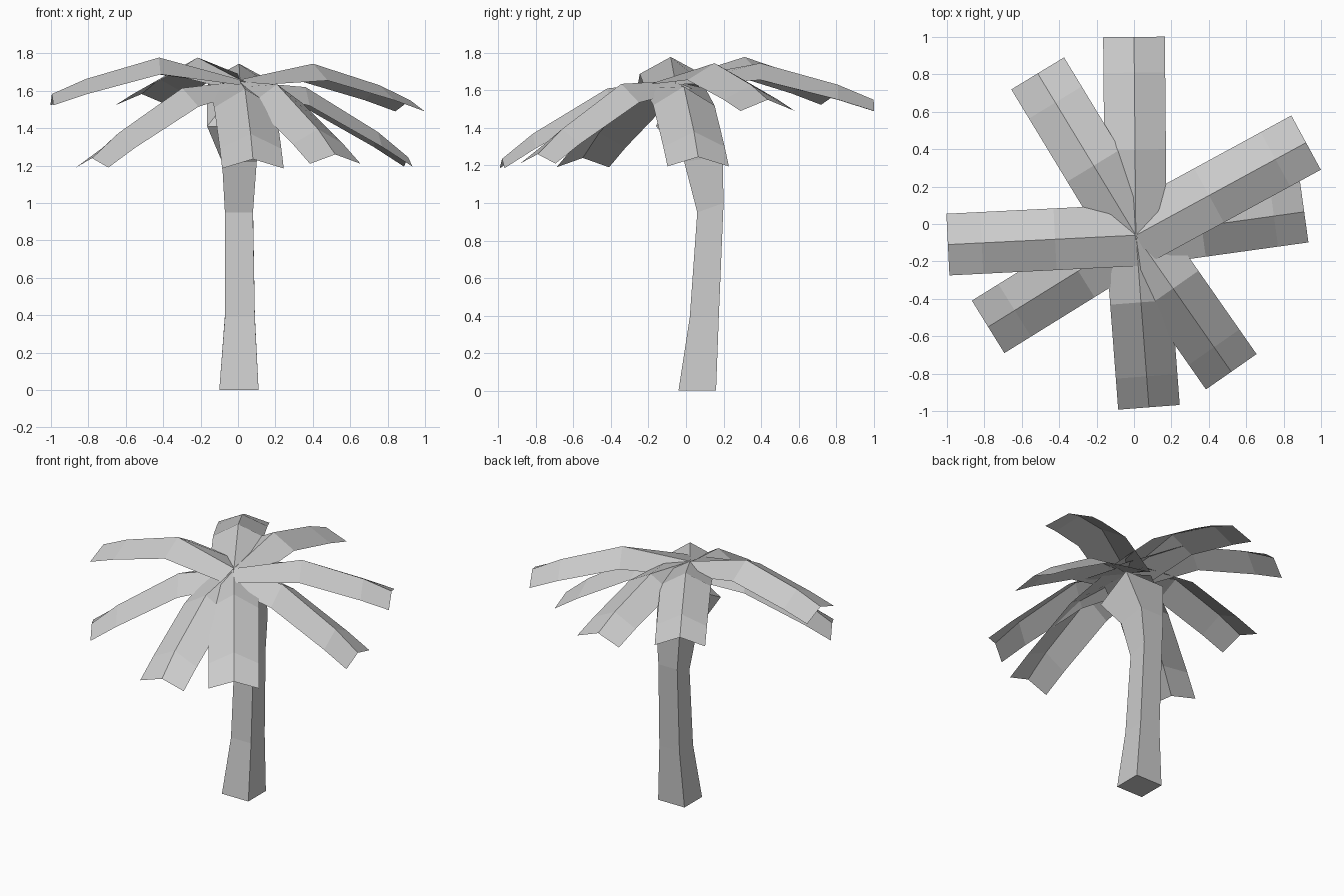
import bpy
from mathutils import Vector

if "Cube" in bpy.data.objects:
    bpy.data.objects.remove(bpy.data.objects["Cube"])


def make_object(name, verts, faces):
    mesh = bpy.data.meshes.new(name)
    mesh.from_pydata(verts, [], faces)
    mesh.update()
    obj = bpy.data.objects.new(name, mesh)
    bpy.context.collection.objects.link(obj)
    return obj


# Trunk: square rings (x min, x max, front y, front z, back y, back z)
rings = [
    (-0.10, 0.11, -0.04, 0.00, 0.16, 0.00),
    (-0.07, 0.09, 0.02, 0.39, 0.175, 0.40),
    (-0.07, 0.08, 0.06, 0.95, 0.20, 1.00),
    (-0.085, 0.10, -0.01, 1.22, 0.195, 1.25),
    (-0.165, 0.15, -0.16, 1.41, 0.10, 1.55),
]
verts, faces = [], []
for x0, x1, yf, zf, yb, zb in rings:
    verts += [(x0, yf, zf), (x1, yf, zf), (x1, yb, zb), (x0, yb, zb)]
for r in range(len(rings) - 1):
    for i in range(4):
        a, b = r * 4 + i, r * 4 + (i + 1) % 4
        faces.append((a, b, b + 4, a + 4))
last = 4 * (len(rings) - 1)
verts.append((0.0, -0.05, 1.62))
faces.append((3, 2, 1, 0))
faces += [(last + i, last + (i + 1) % 4, last + 4) for i in range(4)]
make_object("trunk", verts, faces)

# Frond profiles: (distance fraction, ridge height, edge drop)
HIGH = [(0, 1.66, 0.03), (0.43, 1.745, 0.09), (0.82, 1.63, 0.08), (1, 1.55, 0.06)]
LOW = [(0, 1.65, 0.04), (0.39, 1.62, 0.10), (0.82, 1.38, 0.08), (1, 1.245, 0.05)]
BASE = Vector((0.01, -0.06, 0))
HALF_WIDTH = 0.165


def frond(name, tip, profile, lift=0.0):
    """Strip folded along its middle ridge, drooping outwards."""
    path = Vector((tip[0], tip[1], 0)) - BASE
    side = Vector((-path.y, path.x, 0)).normalized() * HALF_WIDTH
    v, f = [], []
    for t, z, drop in profile:
        p = BASE + path * t
        p.z = z + lift * min(1, t / 0.4)
        down = Vector((0, 0, -drop))
        v += [p - side + down, p, p + side + down]
    for s in range(len(profile) - 1):
        for c in range(2):
            a = s * 3 + c
            f.append((a, a + 3, a + 4, a + 1))
    make_object(name, v, f)


# Eight fronds around the crown
fronds = [
    ("frond_back", (0.0, 1.0), HIGH, 0.0),
    ("frond_right_back", (0.92, 0.435), HIGH, 0.0),
    ("frond_right", (0.91, 0.065), LOW, 0.0),
    ("frond_front_right", (0.52, -0.79), LOW, 0.015),
    ("frond_front", (0.08, -0.98), LOW, -0.01),
    ("frond_front_left", (-0.78, -0.55), LOW, -0.005),
    ("frond_left", (-0.995, -0.11), HIGH, 0.033),
    ("frond_back_left", (-0.515, 0.805), HIGH, 0.033),
]
for args in fronds:
    frond(*args)
